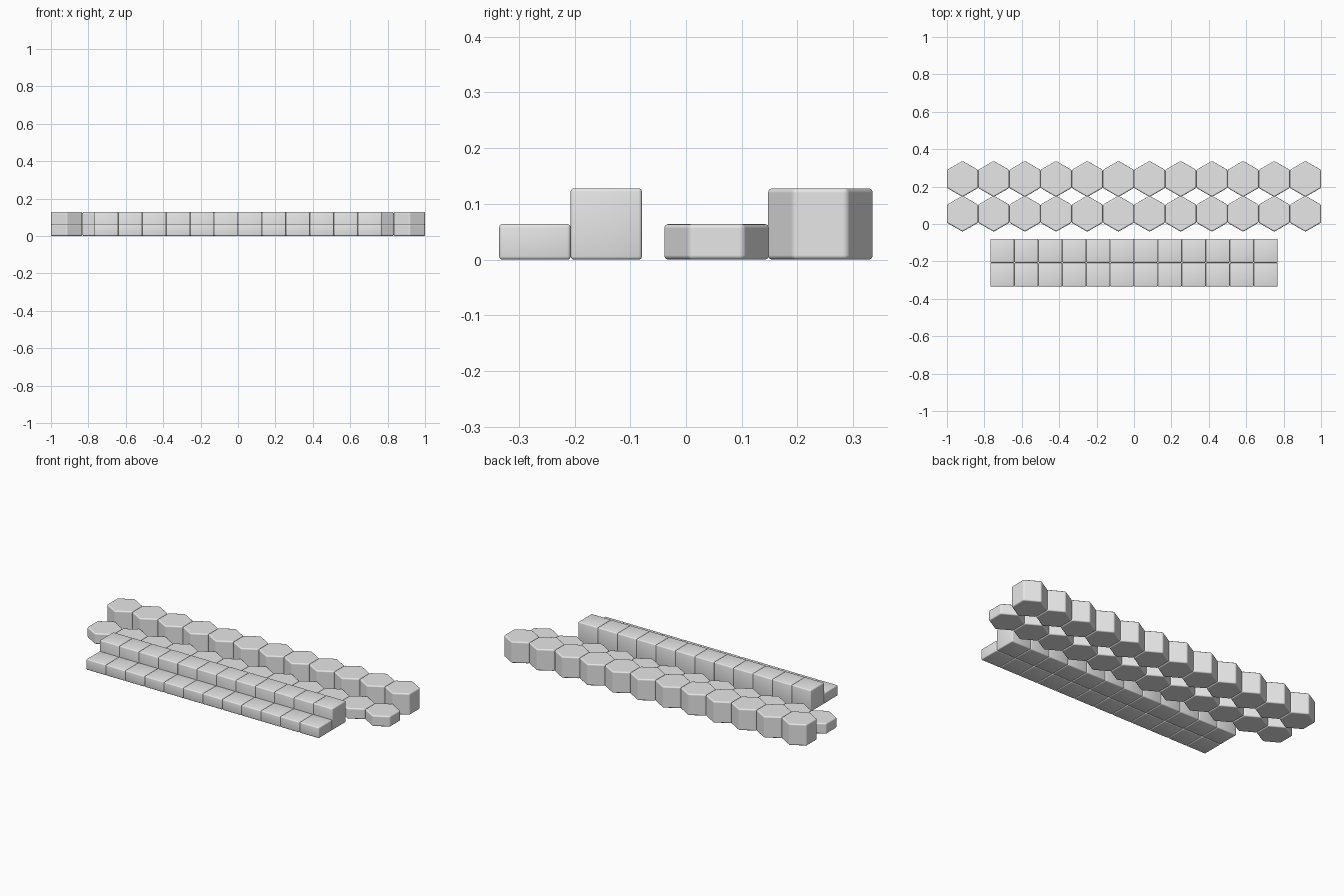
import bpy
import math

old = bpy.data.objects.get("Cube")
if old:
    bpy.data.objects.remove(old, do_unlink=True)

COUNT = 12
BOX = 0.128          # box side and pitch
HEX = 1 / 6          # hexagon width across flats and pitch

stone = bpy.data.materials.new("light_grey")
stone.use_nodes = True
grey = (0.8, 0.8, 0.8, 1)
stone.diffuse_color = grey
stone.node_tree.nodes["Principled BSDF"].inputs["Base Color"].default_value = grey


def finish(obj, name, bevel, harden):
    """Name, colour, round and smooth one block."""
    obj.name = name
    bpy.ops.object.transform_apply(location=False, rotation=True, scale=True)
    obj.data.materials.append(stone)
    bpy.ops.object.shade_smooth()
    mod = obj.modifiers.new("rounded_edges", "BEVEL")
    mod.width = bevel
    mod.segments = 3
    mod.limit_method = "ANGLE"
    mod.harden_normals = harden


def box_row(name, y, height):
    for i in range(COUNT):
        x = (i - (COUNT - 1) / 2) * BOX
        bpy.ops.mesh.primitive_cube_add(size=1, location=(x, y, height / 2))
        obj = bpy.context.object
        obj.scale = (BOX, BOX, height)
        finish(obj, f"{name}_{i + 1}", 0.006, False)


def hex_row(name, y, height):
    for i in range(COUNT):
        x = (i - (COUNT - 1) / 2) * HEX
        # points face front and back, flats face the neighbours
        bpy.ops.mesh.primitive_cylinder_add(
            vertices=6, radius=HEX / math.sqrt(3), depth=height,
            location=(x, y, height / 2))
        finish(bpy.context.object, f"{name}_{i + 1}", 0.008, True)


# Square blocks: low row in front, full cubes behind
box_row("low_square_block", -0.271, BOX / 2)
box_row("tall_square_block", -0.143, BOX)

# Hexagonal blocks: low row, then tall row at the back
hex_row("low_hexagon_block", 0.055, BOX / 2)
hex_row("tall_hexagon_block", 0.241, BOX)
